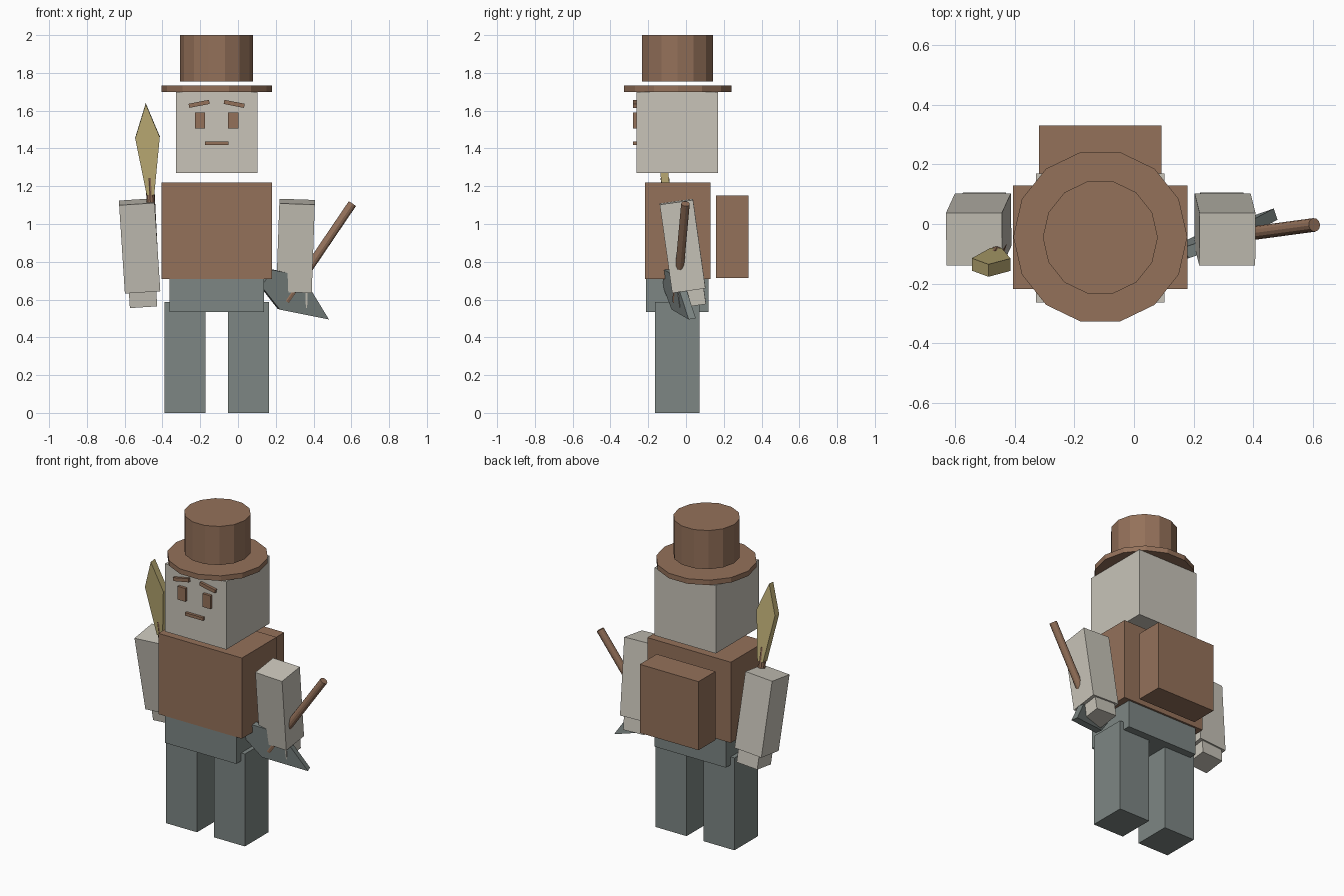
import bpy, bmesh, math
from mathutils import Vector, Matrix

if "Cube" in bpy.data.objects:
    bpy.data.objects.remove(bpy.data.objects["Cube"])


def material(name, rgb):
    m = bpy.data.materials.new(name)
    m.diffuse_color = (*rgb, 1)
    m.use_nodes = True
    m.node_tree.nodes["Principled BSDF"].inputs["Base Color"].default_value = m.diffuse_color
    return m


BROWN = material("brown", (0.296, 0.165, 0.102))
PALE = material("pale_stone", (0.578, 0.552, 0.485))
GREY = material("slate_grey", (0.205, 0.240, 0.230))
GOLD = material("dull_gold", (0.527, 0.434, 0.185))


def finish(bm, name, mat, matrix=Matrix()):
    bmesh.ops.recalc_face_normals(bm, faces=bm.faces)
    mesh = bpy.data.meshes.new(name)
    bm.to_mesh(mesh)
    bm.free()
    mesh.materials.append(mat)
    ob = bpy.data.objects.new(name, mesh)
    ob.matrix_world = matrix
    bpy.context.collection.objects.link(ob)
    return ob


def box(name, mat, center, size, frame=Matrix()):
    """Box with its centre given inside an optional parent frame."""
    bm = bmesh.new()
    bmesh.ops.create_cube(bm, size=1)
    bmesh.ops.scale(bm, vec=size, verts=bm.verts)
    return finish(bm, name, mat, frame @ Matrix.Translation(center))


def span(name, mat, x, y, z):
    """Box from its low and high limits on each axis."""
    lims = (x, y, z)
    return box(name, mat, [(a + b) / 2 for a, b in lims], [b - a for a, b in lims])


def rod(name, mat, start, end, radius, sides):
    start, end = Vector(start), Vector(end)
    d = end - start
    bm = bmesh.new()
    bmesh.ops.create_cone(bm, cap_ends=True, segments=sides, radius1=radius,
                          radius2=radius, depth=d.length)
    # start on the x axis so that front and back are flat
    q = Matrix() if d.x == d.y == 0 else d.to_track_quat('Z', 'Y').to_matrix().to_4x4()
    bmesh.ops.rotate(bm, verts=bm.verts, matrix=Matrix.Rotation(math.pi / 2, 3, 'Z'))
    return finish(bm, name, mat, Matrix.Translation((start + end) / 2) @ q)


def plate(name, mat, origin, across, up, outline, thick):
    """Flat outline extruded evenly to both sides of its plane."""
    up = Vector(up).normalized()
    across = Vector(across)
    across = (across - up * across.dot(up)).normalized()
    normal = across.cross(up)
    bm = bmesh.new()
    rings = [[bm.verts.new(Vector(origin) + across * a + up * b + normal * s * thick / 2)
              for a, b in outline] for s in (-1, 1)]
    for r in rings:
        bm.faces.new(r)
    n = len(outline)
    for i in range(n):
        j = (i + 1) % n
        bm.faces.new((rings[0][i], rings[0][j], rings[1][j], rings[1][i]))
    return finish(bm, name, mat)


CX = -0.113  # body centre line

# Hat
rod("hat_crown", BROWN, (CX, -0.045, 1.755), (CX, -0.045, 2.0), 0.193, 14)
rod("hat_brim", BROWN, (CX, -0.043, 1.70), (CX, -0.043, 1.732), 0.292, 14)

# Head and torso
span("head", PALE, (CX - 0.215, CX + 0.215), (-0.263, 0.17), (1.27, 1.70))
span("torso", BROWN, (CX - 0.293, CX + 0.293), (-0.218, 0.13), (0.708, 1.22))
span("backpack", BROWN, (CX - 0.206, CX + 0.206), (0.16, 0.33), (0.715, 1.15))
span("pelvis", GREY, (CX - 0.25, CX + 0.25), (-0.213, 0.118), (0.535, 0.71))

# Face
span("mouth", BROWN, (CX - 0.063, CX + 0.063), (-0.28, -0.26), (1.418, 1.437))
for side, label in ((-1, "left"), (1, "right")):
    box("eye_" + label, BROWN, (CX + side * 0.088, -0.27, 1.548), (0.055, 0.02, 0.084))
    tilt = Matrix.Translation((CX + side * 0.093, -0.27, 1.636)) @ \
        Matrix.Rotation(side * math.radians(11), 4, 'Y')
    box("eyebrow_" + label, BROWN, (0, 0, 0), (0.11, 0.02, 0.022), tilt)
    # Legs
    box("leg_" + label, GREY, (CX + side * 0.168, -0.047, 0.293), (0.217, 0.235, 0.586))

# Arms and hands, tilted with the hands to the back
for x, lean, label in ((-0.521, -3.7, "left"), (0.305, 2.0, "right")):
    arm = Matrix.Translation((x, -0.018, 0.884)) @ \
        Matrix.Rotation(math.radians(lean), 4, 'Y') @ Matrix.Rotation(math.radians(8), 4, 'X')
    box("arm_" + label, PALE, (0, 0, 0), (0.188, 0.178, 0.473), arm)
    box("hand_" + label, PALE, (0, 0.01, -0.275), (0.145, 0.14, 0.09), arm)

# Spear
low, high = Vector((-0.437, -0.045, 0.65)), Vector((-0.468, -0.112, 1.245))
rod("spear_handle", BROWN, low, high, 0.023, 10)
axis = (high - low).normalized()
plate("spear_blade", GOLD, low + axis * 0.51, (1, 0, 0), axis,
      [(-0.02, 0), (0.02, 0), (0.065, 0.305), (0, 0.485), (-0.065, 0.305)], 0.042)

# Pick
low, high = Vector((0.255, -0.05, 0.59)), Vector((0.605, -0.003, 1.107))
rod("pick_handle", BROWN, low, high, 0.023, 12)
plate("pick_head", GREY, (0.29, -0.045, 0.643), (0.75, 0.315, -0.58), high - low,
      [(-0.168, -0.076), (-0.01, -0.12), (0.248, -0.011), (-0.01, 0.095), (-0.168, 0.029)], 0.04)
